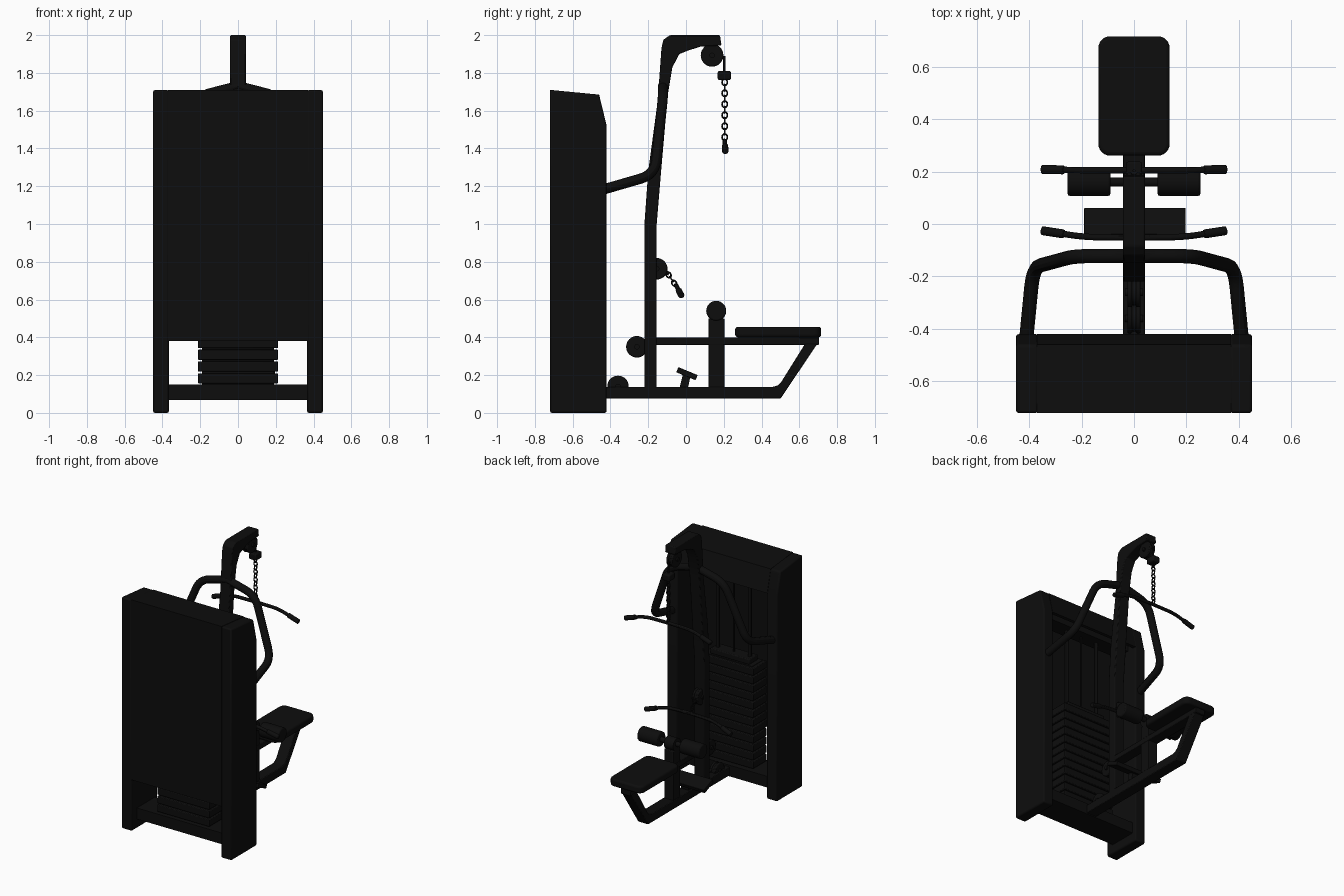
import bpy, bmesh, math
from mathutils import Vector, Matrix

if "Cube" in bpy.data.objects:
    bpy.data.objects.remove(bpy.data.objects["Cube"], do_unlink=True)

black = bpy.data.materials.new("black_enamel")
black.use_nodes = True
COLOR = (0.004, 0.004, 0.004, 1)
black.diffuse_color = COLOR
black.node_tree.nodes["Principled BSDF"].inputs["Base Color"].default_value = COLOR


def finish(name, bm, bevel=0.0, segments=2):
    """Turn a bmesh into a named, optionally bevelled, shaded object."""
    bmesh.ops.recalc_face_normals(bm, faces=bm.faces)
    mesh = bpy.data.meshes.new(name)
    bm.to_mesh(mesh)
    bm.free()
    ob = bpy.data.objects.new(name, mesh)
    bpy.context.collection.objects.link(ob)
    mesh.materials.append(black)
    if bevel:
        mod = ob.modifiers.new("bevel", "BEVEL")
        mod.width, mod.segments, mod.limit_method = bevel, segments, 'ANGLE'
    smooth(ob)
    return ob


def smooth(ob):
    bpy.ops.object.select_all(action='DESELECT')
    ob.select_set(True)
    bpy.context.view_layer.objects.active = ob
    bpy.ops.object.shade_smooth_by_angle()


def box(name, x, y, z, bevel=0.0):
    """Box from (min, max) ranges."""
    bm = bmesh.new()
    bmesh.ops.create_cube(bm, size=1)
    for v in bm.verts:
        v.co = [r[0] + (c + 0.5) * (r[1] - r[0]) for c, r in zip(v.co, (x, y, z))]
    return finish(name, bm, bevel)


def prism(name, profile, x0, x1, bevel=0.0):
    """Side profile of (y, z) points extruded along x."""
    bm = bmesh.new()
    face = bm.faces.new([bm.verts.new((x0, y, z)) for y, z in profile])
    new = bmesh.ops.extrude_face_region(bm, geom=[face])["geom"]
    bmesh.ops.translate(bm, vec=(x1 - x0, 0, 0),
                        verts=[g for g in new if isinstance(g, bmesh.types.BMVert)])
    return finish(name, bm, bevel)


def rod(name, a, b, radius, bevel=0.0, sides=24):
    """Cylinder between two points."""
    a, b = Vector(a), Vector(b)
    bm = bmesh.new()
    turn = (b - a).to_track_quat('Z', 'Y').to_matrix().to_4x4()
    bmesh.ops.create_cone(bm, cap_ends=True, segments=sides, radius1=radius, radius2=radius,
                          depth=(b - a).length, matrix=Matrix.Translation((a + b) / 2) @ turn)
    return finish(name, bm, bevel)


def tube(name, half, radius, corner):
    """Round tube through a mirrored path with softened corners."""
    pts = [Vector((-x, y, z)) for x, y, z in half] + [Vector(p) for p in reversed(half)]
    path = [pts[0]]
    for p, q, r in zip(pts, pts[1:], pts[2:]):
        a = q + (p - q).normalized() * min(corner, (p - q).length / 2.1)
        b = q + (r - q).normalized() * min(corner, (r - q).length / 2.1)
        for i in range(7):
            t = i / 6
            path.append(a * (1 - t) ** 2 + q * 2 * t * (1 - t) + b * t * t)
    path.append(pts[-1])
    curve = bpy.data.curves.new(name, 'CURVE')
    curve.dimensions = '3D'
    curve.bevel_depth, curve.bevel_resolution, curve.use_fill_caps = radius, 4, True
    spline = curve.splines.new('POLY')
    spline.points.add(len(path) - 1)
    for sp, co in zip(spline.points, path):
        sp.co = (*co, 1)
    ob = bpy.data.objects.new(name, curve)
    bpy.context.collection.objects.link(ob)
    curve.materials.append(black)
    bpy.ops.object.select_all(action='DESELECT')
    ob.select_set(True)
    bpy.context.view_layer.objects.active = ob
    bpy.ops.object.convert(target='MESH')
    smooth(bpy.context.view_layer.objects.active)


def chain(name, start, end, count, size):
    """Oval links, each turned a quarter from the last."""
    start, end = Vector(start), Vector(end)
    step = (end - start) / count
    turn = step.to_track_quat('Z', 'Y').to_matrix().to_4x4()
    bm = bmesh.new()
    for n in range(count):
        place = (Matrix.Translation(start + step * (n + 0.5)) @ turn
                 @ Matrix.Rotation(math.pi / 2 * (n % 2), 4, 'Z'))
        half = step.length * 0.5 + 0.003
        rings = []
        for i in range(14):
            a = math.tau * i / 14
            out = Vector((0, math.cos(a), math.sin(a)))
            mid = Vector((0, out.y * size, out.z * half))
            rings.append([bm.verts.new(place @ (mid + 0.0045 * (
                out * math.cos(b) + Vector((math.sin(b), 0, 0)))))
                for b in (math.tau * j / 6 for j in range(6))])
        for i in range(14):
            r, s = rings[i], rings[(i + 1) % 14]
            for j in range(6):
                k = (j + 1) % 6
                bm.faces.new((r[j], r[k], s[k], s[j]))
    finish(name, bm)


def pulley(name, y, z, radius, width=0.025):
    """Grooved wheel with an axle."""
    for s in (-1, 1):
        rod(name + "_rim", (s * width, y, z), (s * width * 0.3, y, z), radius, 0.006, 32)
    rod(name + "_core", (-width, y, z), (width, y, z), radius * 0.88)
    rod(name + "_axle", (-width - 0.01, y, z), (width + 0.01, y, z), 0.014)


# Weight housing: side walls, rear panel, lid and sloped header
side = [(-0.72, 0), (-0.42, 0), (-0.42, 1.52), (-0.46, 1.685), (-0.72, 1.71)]
for s in (-1, 1):
    prism("housing_side", side, s * 0.365, s * 0.45, 0.01)
prism("housing_lid", [(-0.72, 1.66), (-0.72, 1.71), (-0.46, 1.685), (-0.42, 1.52),
                      (-0.445, 1.52), (-0.48, 1.645)], -0.37, 0.37)
box("housing_panel", (-0.37, 0.37), (-0.72, -0.69), (0.38, 1.7))
box("housing_crossbar", (-0.37, 0.37), (-0.66, -0.45), (0.068, 0.15))
box("upper_crossbar", (-0.37, 0.37), (-0.62, -0.5), (1.52, 1.6))

# Weight stack on guide rods
PITCH = 0.0625
for n in range(12):
    z = 0.156 + n * PITCH
    box("weight_plate", (-0.213, 0.213), (-0.64, -0.48), (z, z + PITCH - 0.009), 0.005)
box("stack_core", (-0.19, 0.19), (-0.62, -0.5), (0.15, 0.9))
box("stack_head", (-0.16, 0.16), (-0.61, -0.51), (0.9, 0.94), 0.006)
for x in (-0.13, 0.13):
    rod("guide_rod", (x, -0.56, 0.15), (x, -0.56, 1.56), 0.014, sides=12)
rod("stack_cable", (0, -0.56, 0.92), (0, -0.56, 1.56), 0.007, sides=8)

# Mast with overhead arm
prism("mast", [(-0.22, 0.08), (-0.22, 1.0), (-0.2, 1.28), (-0.15, 1.65), (-0.13, 1.93),
               (-0.12, 1.975), (-0.085, 2.0), (0.18, 2.0), (0.188, 1.945), (0.08, 1.94),
               (0.01, 1.918), (-0.035, 1.9), (-0.072, 1.83), (-0.097, 1.68),
               (-0.13, 1.3), (-0.155, 1.0), (-0.155, 0.08)], -0.042, 0.042, 0.006)

# Arch tying the mast to the housing
tube("brace_arch", [(0.41, -0.43, 1.185), (0.384, -0.165, 1.262), (0.225, -0.122, 1.672),
                    (0, -0.122, 1.73)], 0.027, 0.08)

# Base beam, seat strut and seat beam
prism("base_beam", [(-0.46, 0.075), (0.5, 0.075), (0.695, 0.365), (0.63, 0.365),
                    (0.505, 0.165), (0.485, 0.145), (0.46, 0.138), (-0.46, 0.138)],
      -0.042, 0.042, 0.005)
box("seat_beam", (-0.04, 0.04), (-0.2, 0.705), (0.36, 0.4), 0.004)

# Seat cushion with rounded corners
bm = bmesh.new()
bmesh.ops.create_cube(bm, size=1)
bmesh.ops.scale(bm, vec=(0.272, 0.455, 0.056), verts=bm.verts)
bmesh.ops.translate(bm, vec=(0, 0.488, 0.428), verts=bm.verts)
uprights = [e for e in bm.edges if abs(e.verts[0].co.z - e.verts[1].co.z) > 0.01]
bmesh.ops.bevel(bm, geom=uprights, offset=0.045, segments=6, profile=0.5, affect='EDGES')
finish("seat_cushion", bm, 0.014, 3)

# Knee post and rollers
box("knee_post", (-0.038, 0.038), (0.118, 0.203), (0.08, 0.5), 0.005)
rod("roller_axle", (-0.24, 0.16, 0.54), (0.24, 0.16, 0.54), 0.018)
rod("roller_hub", (-0.038, 0.16, 0.535), (0.038, 0.16, 0.535), 0.045)
for s in (-1, 1):
    rod("knee_roller", (s * 0.09, 0.16, 0.54), (s * 0.253, 0.16, 0.54), 0.053, 0.008, 32)

# Tilted foot plate on a short stem
prism("foot_plate", [(-0.052, 0.215), (-0.04, 0.242), (0.062, 0.2), (0.05, 0.173)],
      -0.19, 0.197, 0.003)
prism("foot_stem", [(-0.035, 0.13), (0.01, 0.13), (0.025, 0.2), (-0.015, 0.21)], -0.03, 0.03)

# Pulleys
pulley("top_pulley", 0.138, 1.893, 0.06)
pulley("row_pulley", -0.155, 0.763, 0.057)
pulley("seat_pulley", -0.26, 0.35, 0.057)
pulley("base_pulley", -0.36, 0.14, 0.057)

# Pull-down cable, stop, chain and bar
rod("pull_cable", (0, 0.203, 1.89), (0, 0.203, 1.79), 0.006, sides=8)
box("cable_stop", (-0.03, 0.03), (0.168, 0.238), (1.762, 1.81), 0.008)
chain("pull_chain", (0, 0.205, 1.765), (0, 0.205, 1.445), 11, 0.014)

# Row cable and chain
rod("row_cable", (0, -0.12, 0.75), (0, -0.09, 0.735), 0.008, sides=8)
chain("row_chain", (0, -0.1, 0.742), (0, -0.055, 0.675), 3, 0.012)


def pull_bar(name, middle, bend, tip):
    """Bent bar with a grip at each end."""
    tube(name, [tip, bend, middle], 0.012, 0.06)
    b, t = Vector(bend), Vector(tip)
    inner = t + (b - t).normalized() * 0.09
    for s in (-1, 1):
        rod(name + "_grip", (s * inner.x, inner.y, inner.z), (s * t.x, t.y, t.z), 0.017, 0.004, 16)


pull_bar("pulldown_bar", (0, 0.205, 1.44), (0.19, 0.205, 1.438), (0.352, 0.208, 1.385))
pull_bar("row_bar", (0, -0.052, 0.675), (0.19, -0.05, 0.67), (0.352, -0.025, 0.622))
